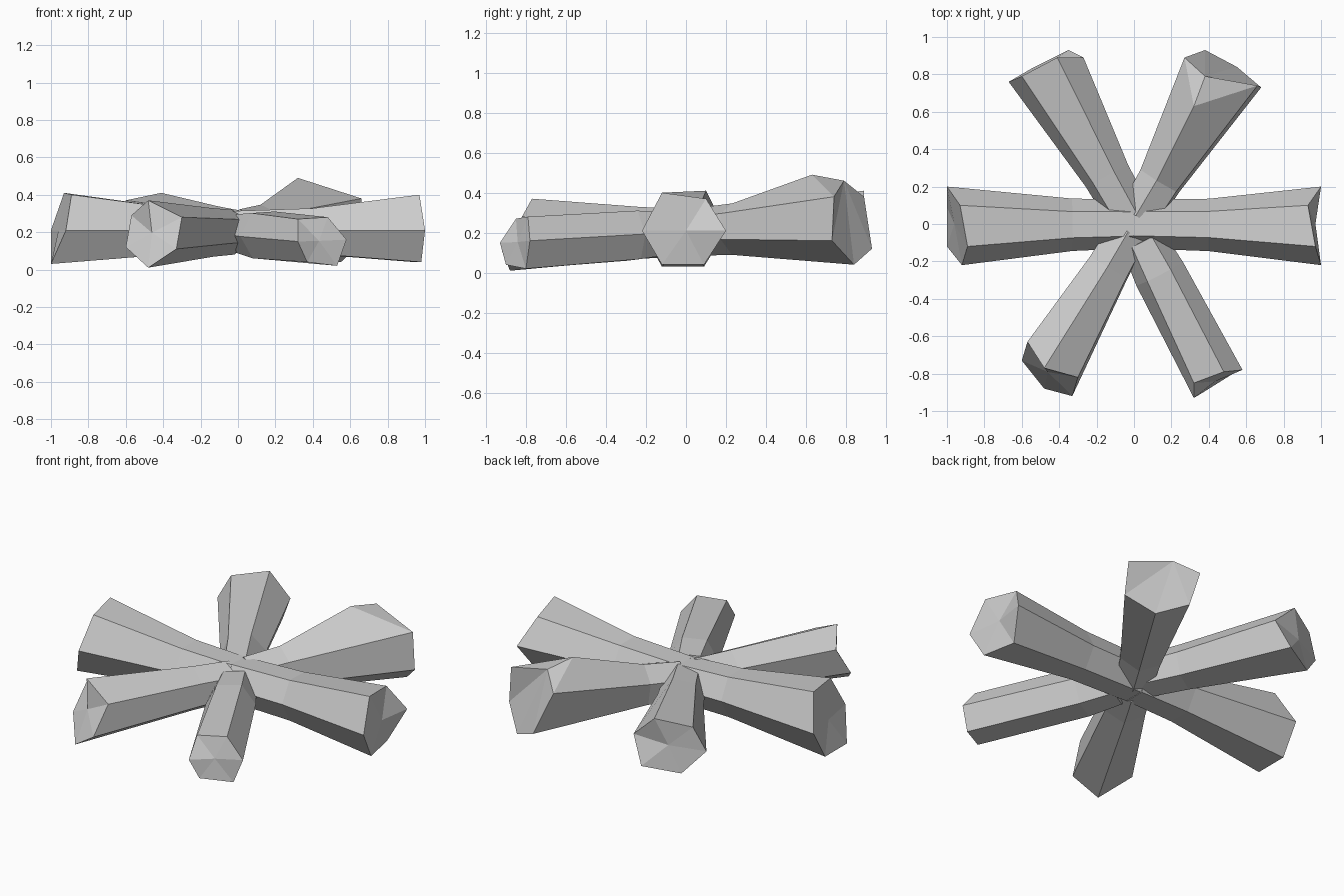
import bpy, bmesh, math
from mathutils import Vector

if "Cube" in bpy.data.objects:
    bpy.data.objects.remove(bpy.data.objects["Cube"])

CORE = Vector((0, 0, 0.2))


def log(name, end, tip=None, start=0.0, r0=0.13, mid=0.32, r1=0.14):
    """Hexagonal log running from the pile's core to a rough-cut end ring."""
    end = [Vector(p) for p in end]
    mean = sum(end, Vector()) / 6
    axis = (mean - CORE).normalized()
    left = Vector((-axis.y, axis.x, 0)).normalized()
    up = axis.cross(left)
    # match the twist of the inner rings to the cut end
    c = s = 0
    for k, p in enumerate(end):
        a = math.atan2((p - mean).dot(up), (p - mean).dot(left)) - k * math.pi / 3
        c += math.cos(a)
        s += math.sin(a)
    phase = math.atan2(s, c)

    def ring(dist, r):
        return [CORE + axis * dist + r * (left * math.cos(phase + k * math.pi / 3)
                + up * math.sin(phase + k * math.pi / 3)) for k in range(6)]

    bm = bmesh.new()
    rings = [[bm.verts.new(p) for p in pts]
             for pts in (ring(start, r0), ring(mid, r1), end)]
    for a, b in zip(rings, rings[1:]):
        for k in range(6):
            j = (k + 1) % 6
            bm.faces.new((a[k], a[j], b[j], b[k]))
    bm.faces.new(rings[0])
    # chopped end as a fan of facets
    t = bm.verts.new(tip or mean)
    for k in range(6):
        bm.faces.new((rings[2][k], rings[2][(k + 1) % 6], t))
    bmesh.ops.recalc_face_normals(bm, faces=bm.faces)
    me = bpy.data.meshes.new(name)
    bm.to_mesh(me)
    bm.free()
    ob = bpy.data.objects.new(name, me)
    bpy.context.collection.objects.link(ob)


# the two long logs lying left and right
log("log_right", [(1, .2, .21), (.93, .1, .37), (.97, -.12, .4),
                  (1, -.22, .21), (.98, -.12, .04), (.94, .09, .04)],
    tip=(.97, 0, .21), mid=.4)
log("log_left", [(-.92, -.22, .21), (-.89, -.12, .4), (-.93, .1, .41),
                 (-1, .2, .21), (-1, .09, .03), (-1, -.12, .03)],
    tip=(-.96, 0, .21), mid=.33)

# four diagonal logs
log("log_back_right", [(.27, .89, .38), (.32, .63, .49), (.66, .74, .38),
                       (.68, .73, .16), (.55, .84, .04), (.38, .93, .12)],
    tip=(.38, .79, .46), start=.05, r0=.12, mid=.27, r1=.13)
log("log_back_left", [(-.67, .76, .23), (-.6, .79, .37), (-.41, .89, .41),
                      (-.27, .89, .28), (-.35, .93, .12), (-.55, .83, .09)],
    start=.05, r0=.12, mid=.3, r1=.13)
log("log_front_left", [(-.3, -.82, .28), (-.48, -.77, .37), (-.57, -.63, .29),
                       (-.6, -.73, .12), (-.48, -.88, .01), (-.33, -.92, .11)],
    start=.05, r0=.12, mid=.27, r1=.13)
log("log_front_right", [(.58, -.78, .16), (.48, -.79, .28), (.32, -.85, .27),
                        (.32, -.93, .15), (.37, -.9, .04), (.53, -.8, .02)],
    start=.1, r0=.12, mid=.3, r1=.14)
